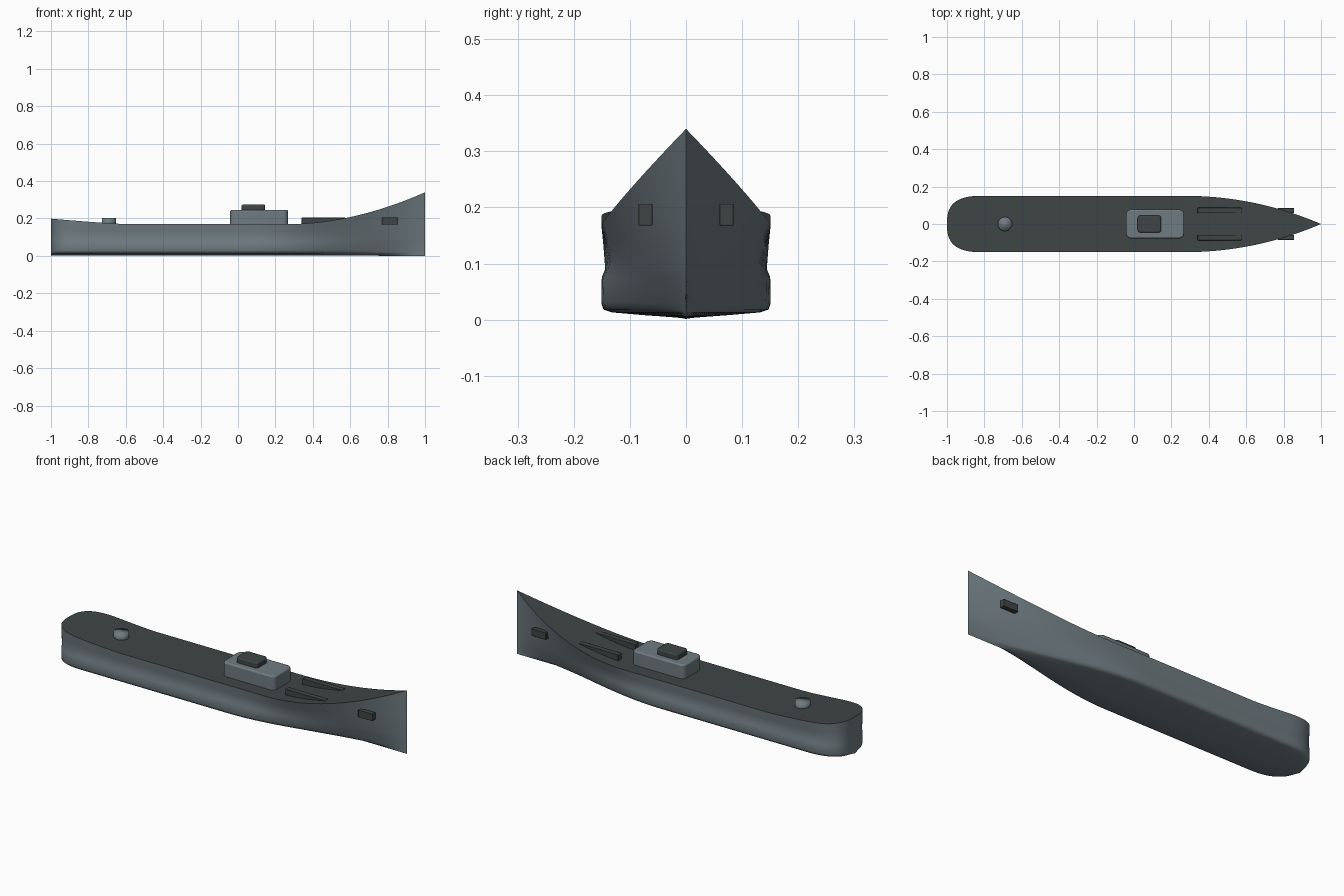
import bpy, bmesh, math

old = bpy.data.objects.get("Cube")
if old:
    bpy.data.objects.remove(old)


def material(name, rgb):
    m = bpy.data.materials.new(name)
    m.use_nodes = True
    m.diffuse_color = (*rgb, 1)
    m.node_tree.nodes["Principled BSDF"].inputs["Base Color"].default_value = (*rgb, 1)
    return m


GREY = material("hull grey", (0.16, 0.20, 0.22))
DARK = material("deck dark grey", (0.05, 0.06, 0.06))


def finish(bm, name, mats, bevel=0, angle=35):
    bmesh.ops.recalc_face_normals(bm, faces=bm.faces)
    mesh = bpy.data.meshes.new(name)
    bm.to_mesh(mesh)
    bm.free()
    for m in mats:
        mesh.materials.append(m)
    ob = bpy.data.objects.new(name, mesh)
    bpy.context.collection.objects.link(ob)
    bpy.ops.object.select_all(action='DESELECT')
    ob.select_set(True)
    bpy.context.view_layer.objects.active = ob
    if bevel:
        mod = ob.modifiers.new("rounded edges", 'BEVEL')
        mod.width = bevel
        mod.segments = 2
    bpy.ops.object.shade_smooth_by_angle(angle=math.radians(angle))


# Hull lines: height of the deck edge and breadth at deck and bilge
def sheer(x):
    if x > 0.27:
        return 0.17 + 0.17 * ((x - 0.27) / 0.73) ** 1.9
    return 0.17 + 0.029 * (max(0, -0.6 - x) / 0.4) ** 1.2


def stern(x):
    u = min(1, max(0, (-0.8 - x) / 0.2))
    return (1 - u ** 2.8) ** (1 / 2.8)


def deck_breadth(x):
    return stern(x) * (1 - max(0, (x - 0.25) / 0.75) ** 2.12)


def bilge_breadth(x):
    s = max(0, (x - 0.05) / 0.95)
    return stern(x) * (1 - s * s * (3 - 2 * s))


# Cross-section rows: half breadth, height, share of the deck lines
ROWS = [(0.075, 0.008, 0), (0.132, 0.013, 0), (0.147, 0.018, 0.02), (0.151, 0.03, 0.08),
        (0.151, 0.05, 0.2), (0.15, 0.076, 0.34), (0.144, 0.09, 0.45), (0.147, 0.13, 0.72)]


def section(x):
    top, low, high = sheer(x), bilge_breadth(x), deck_breadth(x)
    half = []
    for w, z, mix in ROWS:
        rise = max(0, z - 0.09) / 0.08 * (top - 0.17)
        half.append((w * (low + (high - low) * mix), z + rise))
    half.append((0.151 * high, top))
    right = [(x, -y, z) for y, z in half]
    left = [(x, y, z) for y, z in reversed(half)]
    return [(x, 0, 0.003 * min(1, abs(1 - x))), *right, *left]


# Hull with deck, lofted from stern to stem
stations = [-0.8 - 0.2 * math.cos(i / 18 * math.pi / 2) for i in range(18)]
stations += [-0.8 + 1.05 * i / 20 for i in range(20)]
stations += [0.25 + 0.75 * i / 32 for i in range(33)]
bm = bmesh.new()
rings = [[bm.verts.new(p) for p in section(x)] for x in stations]
count = len(rings[0])
for a, b in zip(rings, rings[1:]):
    for i in range(count):
        j = (i + 1) % count
        face = bm.faces.new((a[i], a[j], b[j], b[i]))
        face.material_index = int(i == len(ROWS) + 1)
bmesh.ops.remove_doubles(bm, verts=bm.verts, dist=0.0001)
finish(bm, "hull", [GREY, DARK], angle=70)


def box(name, lo, hi, mat, bevel, corner=0):
    bm = bmesh.new()
    bmesh.ops.create_cube(bm, size=1)
    for v in bm.verts:
        v.co = [(a + b) / 2 + c * (b - a) for a, b, c in zip(lo, hi, v.co)]
    if corner:
        upright = [e for e in bm.edges if abs(e.verts[0].co.z - e.verts[1].co.z) > 0.01]
        bmesh.ops.bevel(bm, geom=upright, offset=corner, segments=5, profile=0.5,
                        affect='EDGES')
    finish(bm, name, [mat], bevel)


# Deckhouse: upright corners rounded, roof edge softened
box("deckhouse", (-0.042, -0.077, 0.15), (0.268, 0.077, 0.245), GREY, 0.007, 0.026)
box("deckhouse_top", (0.02, -0.046, 0.235), (0.145, 0.046, 0.274), DARK, 0.006, 0.015)

# Foredeck rails and bow anchor housings on both sides
for side, s in (("left", 1), ("right", -1)):
    y0, y1 = sorted((s * 0.058, s * 0.087))
    box(side + "_foredeck_rail", (0.34, y0, 0.15), (0.575, y1, 0.204), DARK, 0.002)
    y0, y1 = sorted((s * 0.06, s * 0.085))
    box(side + "_anchor_housing", (0.77, y0, 0.168), (0.856, y1, 0.206), DARK, 0.0015)

# Round mount on the aft deck, shaded as one soft form
bm = bmesh.new()
bmesh.ops.create_cone(bm, cap_ends=True, segments=24, radius1=0.038, radius2=0.038, depth=0.05)
bmesh.ops.translate(bm, verts=bm.verts, vec=(-0.69, 0, 0.178))
finish(bm, "aft_mount", [GREY], angle=180)
